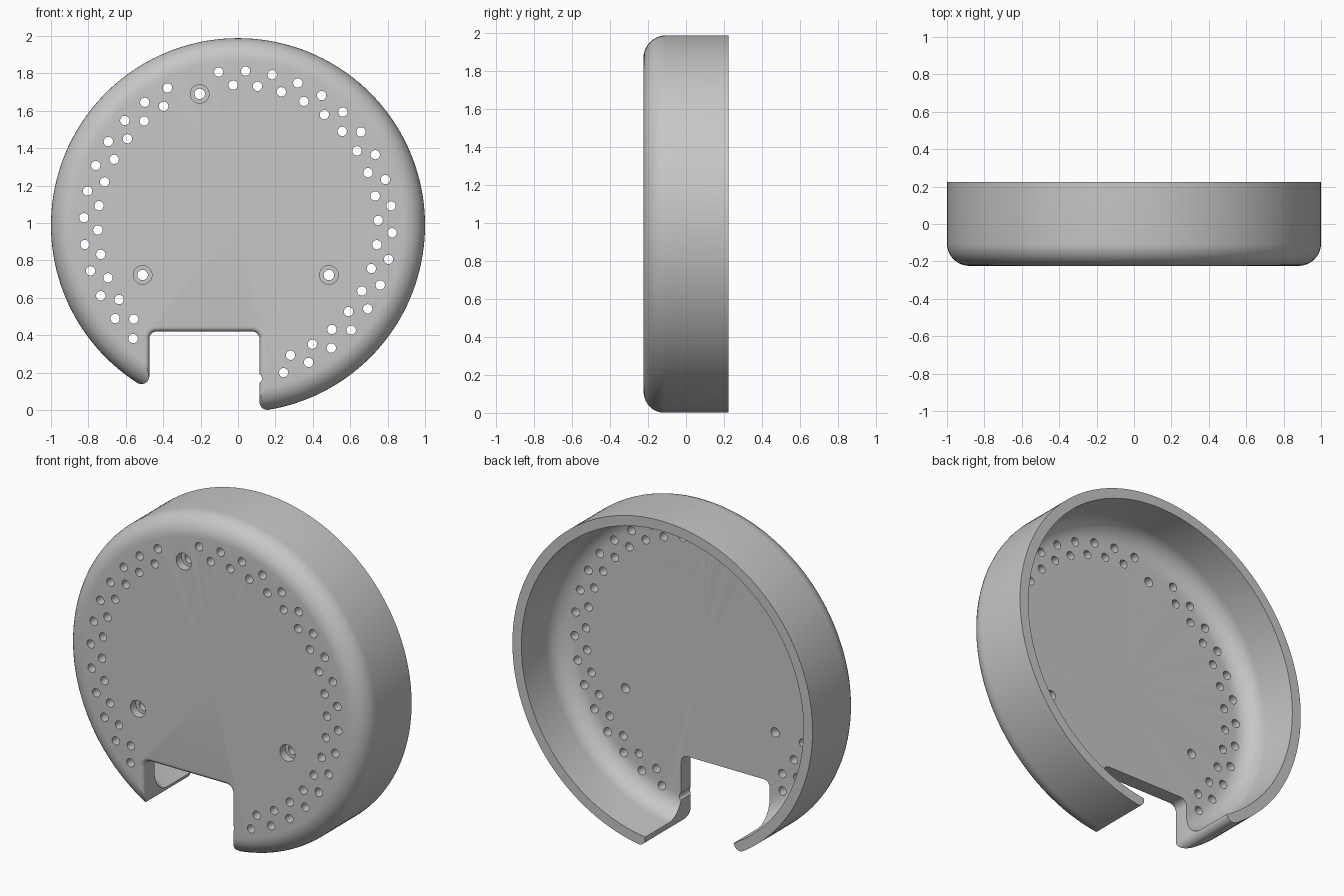
import bpy, bmesh, math
from math import sin, cos, pi, radians, atan2, sqrt

if "Cube" in bpy.data.objects:
    bpy.data.objects.remove(bpy.data.objects["Cube"], do_unlink=True)

CZ = 0.988       # height of the disc centre
HALF = 0.224     # half of the depth
WALL = 0.06
FLOOR = 0.105    # thickness of the front plate
FILLET = 0.12
TIP = 0.042

grey = bpy.data.materials.new("plain grey")
grey.use_nodes = True
grey.diffuse_color = (0.57, 0.57, 0.57, 1)
grey.node_tree.nodes["Principled BSDF"].inputs["Base Color"].default_value = (0.57, 0.57, 0.57, 1)


def arc(cx, cy, r, a0, a1, n):
    return [(cx + r * cos(a0 + (a1 - a0) * i / n), cy + r * sin(a0 + (a1 - a0) * i / n))
            for i in range(n + 1)]


def finish(bm, name):
    bmesh.ops.recalc_face_normals(bm, faces=bm.faces)
    mesh = bpy.data.meshes.new(name)
    bm.to_mesh(mesh)
    bm.free()
    obj = bpy.data.objects.new(name, mesh)
    bpy.context.collection.objects.link(obj)
    mesh.materials.append(grey)
    return obj


def lathe(bm, profile, x, z, steps):
    """Turn a (radius, y) profile, which starts and ends on the axis, about y."""
    rings = []
    for r, y in profile:
        if r == 0:
            rings.append([bm.verts.new((x, y, z))] * steps)
        else:
            rings.append([bm.verts.new((x + r * cos(2 * pi * i / steps), y,
                                        z + r * sin(2 * pi * i / steps))) for i in range(steps)])
    for a, b in zip(rings, rings[1:]):
        for i in range(steps):
            j = (i + 1) % steps
            bm.faces.new(list(dict.fromkeys((a[i], a[j], b[j], b[i]))))


def cut(obj, cutter):
    cutter.hide_render = True
    mod = obj.modifiers.new("cut", "BOOLEAN")
    mod.operation = "DIFFERENCE"
    mod.solver = "EXACT"
    mod.object = cutter
    bpy.context.view_layer.objects.active = obj
    bpy.ops.object.modifier_apply(modifier=mod.name)
    bpy.data.objects.remove(cutter, do_unlink=True)


# Round shell: rounded front edge, thick front plate, open back
inner = 1 - WALL
floor = -HALF + FLOOR
profile = [(0, floor)]
profile += arc(inner - FILLET, floor + FILLET, FILLET, -pi / 2, 0, 10)
profile += [(inner, HALF), (1, HALF)]
profile += arc(1 - FILLET, -HALF + FILLET, FILLET, 0, -pi / 2, 10)
profile += [(0, -HALF)]
bm = bmesh.new()
lathe(bm, profile, 0, CZ, 160)
shell = finish(bm, "round_cover_shell")


# Notch cutter: rounded corners, rounded leg tips, flared at the front
def notch_side(w, s, d):
    w = w + d
    cu = w + TIP
    cz = CZ - sqrt((1 - TIP) ** 2 - cu ** 2)
    phi = atan2(cz - CZ, cu)
    tip = arc(cu, cz, TIP, phi, -pi, 10)
    eu, ez = tip[0][0] - 0.06 * sin(phi), tip[0][1] + 0.06 * cos(phi)
    r = 0.04 + d
    pts = [(eu, -0.3), (eu, ez)] + tip + arc(w - r, 0.42 + d - r, r, 0, pi / 2, 6)
    return [(s * u, z) for u, z in pts]


EDGE = 0.025
slices = [(-0.4, EDGE)]
slices += [(-HALF + EDGE * (1 - cos(t * pi / 12)), EDGE * (1 - sin(t * pi / 12))) for t in range(7)]
slices += [(0.4, 0)]
bm = bmesh.new()
loops = []
for y, d in slices:
    outline = notch_side(0.115, 1, d) + notch_side(0.474, -1, d)[::-1]
    loops.append([bm.verts.new((x, y, z)) for x, z in outline])
for a, b in zip(loops, loops[1:]):
    for i in range(len(a)):
        j = (i + 1) % len(a)
        bm.faces.new((a[i], a[j], b[j], b[i]))
caps = [bm.faces.new(loops[0]), bm.faces.new(loops[-1])]
bmesh.ops.triangulate(bm, faces=caps)
cut(shell, finish(bm, "notch_cutter"))

# Two staggered rings of small round holes, and three counterbored screw holes
bm = bmesh.new()
rings = [(0.825, 2.8, -15, 17, (-2,)), (0.75, -2, -13, 16, (-1, -2))]
for radius, start, first, last, skipped in rings:
    for k in range(first, last + 1):
        if k not in skipped:
            a = radians(start + 10 * k)
            lathe(bm, [(0, -0.3), (0.025, -0.3), (0.025, 0), (0, 0)],
                  radius * sin(a), CZ + radius * cos(a), 20)
bore = -HALF + 0.05
for x, z in ((-0.205, 1.69), (-0.51, 0.722), (0.486, 0.722)):
    lathe(bm, [(0, -0.3), (0.05, -0.3), (0.05, bore), (0.028, bore), (0.028, 0), (0, 0)], x, z, 28)
cut(shell, finish(bm, "hole_cutter"))

# Smooth shading with sharp rims
bpy.ops.object.select_all(action="DESELECT")
shell.select_set(True)
bpy.context.view_layer.objects.active = shell
bpy.ops.object.shade_smooth_by_angle(angle=radians(30))
